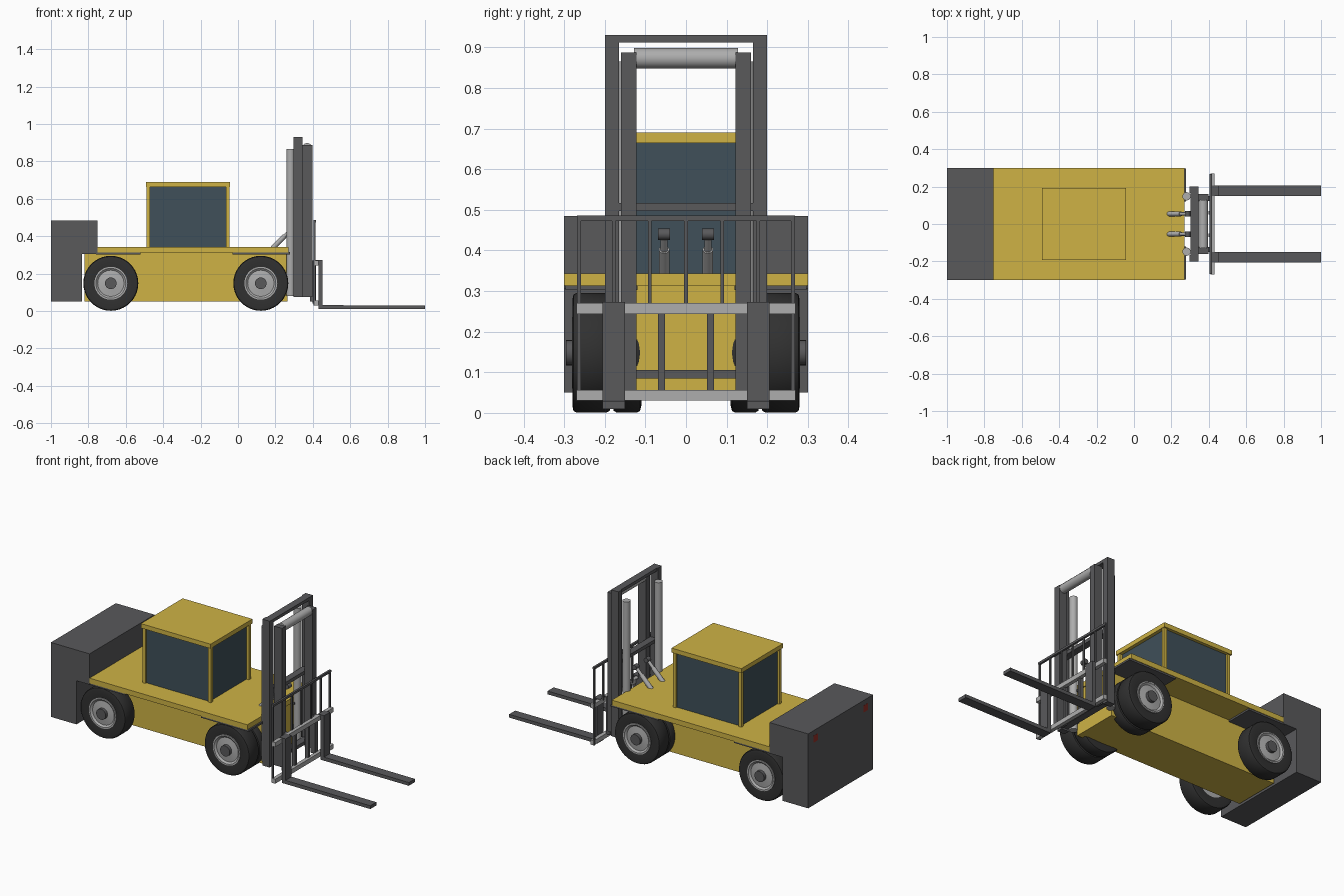
import bpy, bmesh, math
from mathutils import Vector

if "Cube" in bpy.data.objects:
    bpy.data.objects.remove(bpy.data.objects["Cube"])


def material(name, rgb):
    m = bpy.data.materials.new(name)
    m.diffuse_color = (*rgb, 1)
    m.use_nodes = True
    m.node_tree.nodes["Principled BSDF"].inputs["Base Color"].default_value = m.diffuse_color
    return m


YELLOW = material("yellow_paint", (0.62, 0.45, 0.06))
DARK = material("dark_grey", (0.10, 0.10, 0.105))
RUBBER = material("rubber", (0.03, 0.03, 0.03))
STEEL = material("light_steel", (0.42, 0.42, 0.42))
GLASS = material("tinted_glass", (0.05, 0.08, 0.10))
RED = material("red_lens", (0.30, 0.03, 0.02))


def finish(name, bm, mat, smooth=False):
    bmesh.ops.recalc_face_normals(bm, faces=bm.faces)
    me = bpy.data.meshes.new(name)
    bm.to_mesh(me)
    bm.free()
    ob = bpy.data.objects.new(name, me)
    bpy.context.collection.objects.link(ob)
    me.materials.append(mat)
    if smooth:
        bpy.ops.object.select_all(action='DESELECT')
        ob.select_set(True)
        bpy.context.view_layer.objects.active = ob
        bpy.ops.object.shade_smooth_by_angle(angle=math.radians(35))
    return ob


def box(name, x, y, z, mat):
    bm = bmesh.new()
    bmesh.ops.create_cube(bm, size=1)
    for v in bm.verts:
        v.co = [(r[0] + r[1]) / 2 + c * (r[1] - r[0]) for r, c in zip((x, y, z), v.co)]
    return finish(name, bm, mat)


def pair(name, x, y, z, mat):
    box(name + "_front", x, (-y[1], -y[0]), z, mat)
    box(name + "_back", x, y, z, mat)


def rod(name, a, b, r, mat, sides=24):
    a, b = Vector(a), Vector(b)
    bm = bmesh.new()
    bmesh.ops.create_cone(bm, cap_ends=True, segments=sides, radius1=r, radius2=r, depth=(b - a).length)
    rot = (b - a).to_track_quat('Z', 'Y')
    for v in bm.verts:
        v.co = rot @ v.co + (a + b) / 2
    return finish(name, bm, mat, True)


def extrude_xz(name, pts, y0, y1, mat):
    bm = bmesh.new()
    f = bm.faces.new([bm.verts.new((x, y0, z)) for x, z in pts])
    res = bmesh.ops.extrude_face_region(bm, geom=[f])
    for v in res["geom"]:
        if isinstance(v, bmesh.types.BMVert):
            v.co.y = y1
    return finish(name, bm, mat)


def lathe(name, profile, x, z, side, mat, n=40):
    # profile: closed loop of (radius, distance from centre plane), spun about y
    bm = bmesh.new()
    rings = [[bm.verts.new((x + r * math.cos(2 * math.pi * i / n), side * y,
                            z + r * math.sin(2 * math.pi * i / n))) for r, y in profile] for i in range(n)]
    m = len(profile)
    for i in range(n):
        a, b = rings[i], rings[(i + 1) % n]
        for k in range(m):
            bm.faces.new((a[k], a[(k + 1) % m], b[(k + 1) % m], b[k]))
    return finish(name, bm, mat, True)


# counterweight with overhanging upper block, and tail lamps
extrude_xz("counterweight", [(-1, .05), (-.835, .05), (-.835, .305), (-.75, .305), (-.75, .485), (-1, .485)],
           -.3, .3, DARK)
pair("tail_lamp", (-1.001, -.99), (.21, .25), (.415, .455), RED)

# chassis, deck and fender plates
box("chassis", (-.82, .265), (-.137, .137), (.05, .313), YELLOW)
box("deck", (-.75, .27), (-.3, .3), (.313, .343), YELLOW)
pair("front_fender", (-.03, .279), (.12, .297), (.303, .314), DARK)
pair("rear_fender", (-.76, -.52), (.12, .297), (.303, .314), DARK)

# cab
box("cab_glass", (-.475, -.062), (-.175, .175), (.34, .668), GLASS)
for i, x in enumerate((-.488, -.064)):
    pair(f"cab_post_{i}", (x, x + .018), (.167, .185), (.34, .668), YELLOW)
box("cab_roof", (-.493, -.042), (-.193, .193), (.664, .69), YELLOW)

# wheels: twin tyres at the mast end, single at the counterweight end
R, ZC = .147, .148
for end, x in (("mast_end", .122), ("rear", -.68)):
    for label, s in (("front", -1), ("back", 1)):
        n = f"{end}_{label}"
        spans = [(.185, .28)] + ([(.11, .181)] if end == "mast_end" else [])
        for k, (a, b) in enumerate(spans):
            lathe(f"{n}_tyre_{k}", [(.085, a + .005), (.13, a), (R - .004, a + .003), (R, a + .01), (R, b - .01),
                                    (R - .004, b - .003), (.13, b), (.085, b - .005)], x, ZC, s, RUBBER)
        lathe(f"{n}_rim", [(.02, .19), (.088, .19), (.088, .281), (.08, .281), (.07, .272), (.02, .278)],
              x, ZC, s, STEEL)
        rod(f"{n}_hub", (x, s * .19, ZC), (x, s * .295, ZC), .031, DARK)
    rod(f"{end}_axle", (x, -.2, ZC), (x, .2, ZC), .03, DARK)

# mast rails and cross members
pair("outer_rail", (.297, .345), (.165, .2), (.075, .93), DARK)
box("outer_top_bar", (.302, .345), (-.2, .2), (.912, .93), DARK)
pair("inner_rail", (.345, .397), (.122, .16), (.075, .887), DARK)
for i, z in enumerate((.085, .497)):
    box(f"mast_cross_bar_{i}", (.305, .345), (-.17, .17), (z, z + .02), DARK)
rod("mast_roller", (.37, -.128, .873), (.37, .128, .873), .025, STEEL)

# hydraulic lift and tilt cylinders
for label, s in (("front", -1), ("back", 1)):
    rod(f"lift_cylinder_{label}", (.281, s * .148, .08), (.281, s * .148, .865), .022, STEEL)
    y = s * .054
    rod(f"tilt_cylinder_{label}", (.185, y, .335), (.25, y, .402), .013, STEEL)
    rod(f"tilt_piston_{label}", (.245, y, .397), (.29, y, .443), .009, STEEL)
    rod(f"tilt_pin_{label}", (.287, y - .015, .44), (.287, y + .015, .44), .014, DARK)

# fork carriage
for i, z in enumerate((.03, .244)):
    box(f"carriage_bar_{i}", (.408, .43), (-.27, .27), (z, z + .026), STEEL)
pair("carriage_side", (.404, .414), (.259, .268), (.03, .475), DARK)
pair("carriage_upright", (.397, .418), (.052, .069), (.04, .26), DARK)
pair("carriage_mount", (.385, .412), (.122, .15), (.05, .27), DARK)

# load backrest
box("backrest_top", (.404, .416), (-.268, .268), (.473, .486), DARK)
for y in (-.178, -.089, 0, .089, .178):
    box("backrest_bar", (.405, .414), (y - .0045, y + .0045), (.26, .476), DARK)

# L-shaped forks with hooks over the carriage
for label, s in (("front", -1), ("back", 1)):
    extrude_xz(f"fork_{label}", [(.43, .01), (1, .01), (1, .029), (.452, .031), (.452, .273), (.412, .273),
                                 (.412, .262), (.43, .262)], s * .15, s * .206, DARK)
